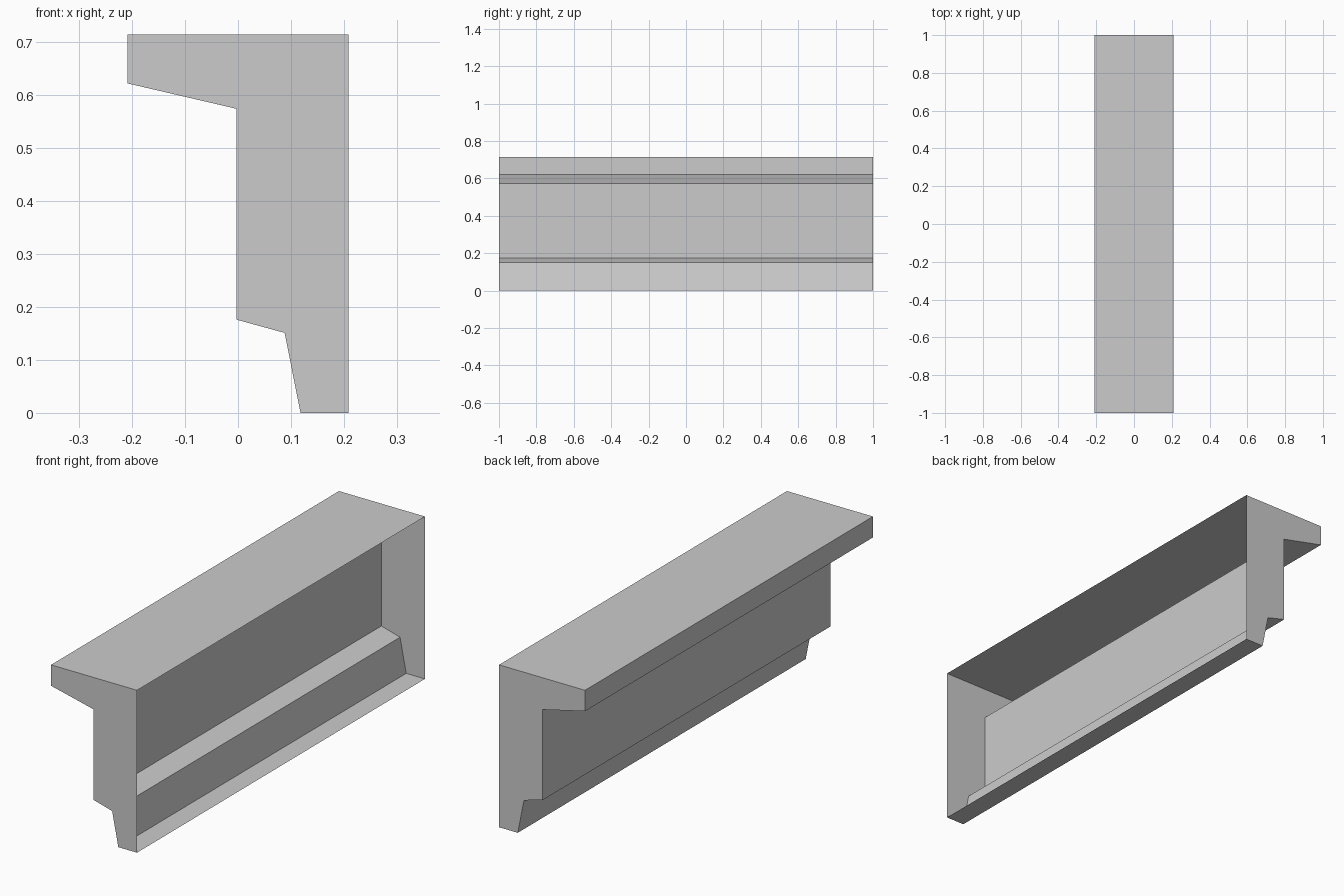
import bpy
import bmesh

cube = bpy.data.objects.get("Cube")
if cube:
    bpy.data.objects.remove(cube, do_unlink=True)

# Plain grey finish
grey = bpy.data.materials.new("light_grey")
grey.use_nodes = True
colour = (0.6, 0.6, 0.6, 1)
grey.diffuse_color = colour
grey.node_tree.nodes["Principled BSDF"].inputs["Base Color"].default_value = colour

# Cross-section (x, z), from the open side's top corner round to its bottom corner
profile = [(0.209, 0.714), (-0.209, 0.714), (-0.209, 0.622), (-0.003, 0.574),
           (-0.003, 0.176), (0.088, 0.151), (0.118, 0), (0.209, 0)]
half_length = 1.0

# Thin moulding shell: capped ends, open along the +x side
bm = bmesh.new()
front = [bm.verts.new((x, -half_length, z)) for x, z in profile]
back = [bm.verts.new((x, half_length, z)) for x, z in profile]
for i in range(len(profile) - 1):
    bm.faces.new((front[i], front[i + 1], back[i + 1], back[i]))
bm.faces.new(front[::-1])
bm.faces.new(back)

# Make every face point outward, using the top face as reference
bmesh.ops.recalc_face_normals(bm, faces=bm.faces)
bm.normal_update()
bm.faces.ensure_lookup_table()
if bm.faces[0].normal.z < 0:
    bmesh.ops.reverse_faces(bm, faces=bm.faces)

mesh = bpy.data.meshes.new("cornice_moulding")
bm.to_mesh(mesh)
bm.free()
mesh.materials.append(grey)
moulding = bpy.data.objects.new("cornice_moulding", mesh)
bpy.context.collection.objects.link(moulding)
